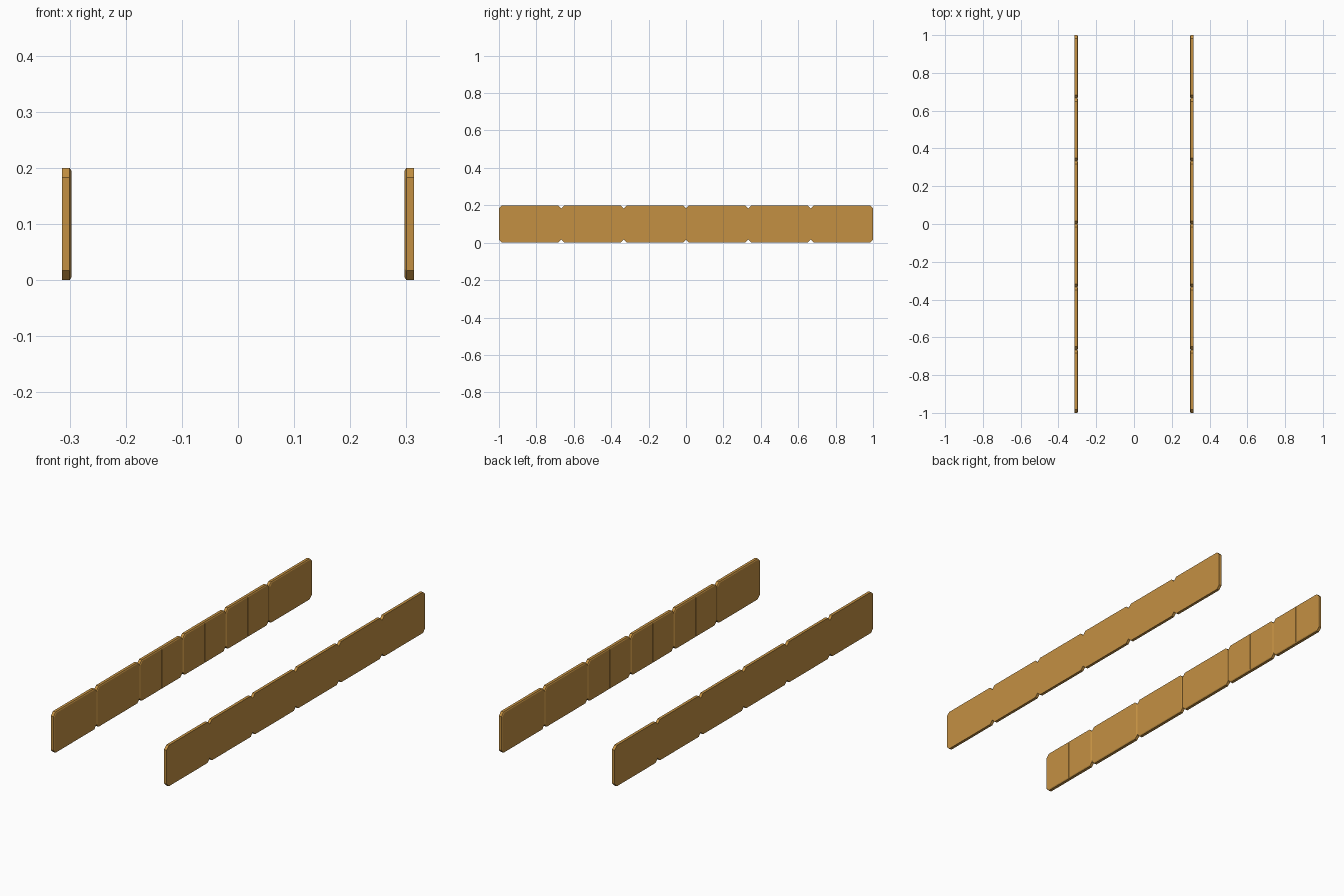
import bpy, bmesh

if "Cube" in bpy.data.objects:
    bpy.data.objects.remove(bpy.data.objects["Cube"])

N, LEN, H = 6, 2.0, 0.2          # panels per rail, rail length, rail height
OUT, LIP, IN = 0.314, 0.300, 0.297   # outer face, start of inner bevel, inner face
CUT, INSET, G = 0.017, 0.005, 0.001  # corner cut, bevel inset, groove half width

wood = bpy.data.materials.new("wood")
wood.diffuse_color = (0.55, 0.28, 0.055, 1)
wood.use_nodes = True
wood.node_tree.nodes["Principled BSDF"].inputs["Base Color"].default_value = wood.diffuse_color


def outline(x, inset):
    """Cut-corner rectangle with groove points at the middle of top and bottom."""
    w, b, t, c = LEN / N / 2 - inset, inset, H - inset, CUT - inset * 0.4
    half = [(G, b), (w - c, b), (w, b + c), (w, t - c), (w - c, t), (G, t)]
    other = [(-y, z) for y, z in reversed(half)]
    return [(x, y, z) for y, z in half + other]


def panel(name, side, y):
    bm = bmesh.new()
    rings = [[bm.verts.new(p) for p in outline(x, i)]
             for x, i in ((OUT, 0), (LIP, 0), (IN, INSET))]
    # outer face, rim and inner bevel
    bm.faces.new(rings[0])
    for a, b in zip(rings, rings[1:]):
        for i in range(12):
            j = (i + 1) % 12
            bm.faces.new((a[i], a[j], b[j], b[i]))
    # two inner half faces with a fine groove between them
    r = rings[2]
    bm.faces.new(r[:6])
    bm.faces.new(r[6:])
    lo = bm.verts.new((IN + G, 0, INSET))
    hi = bm.verts.new((IN + G, 0, H - INSET))
    bm.faces.new((r[0], r[5], hi, lo))
    bm.faces.new((r[6], r[11], lo, hi))
    bm.faces.new((r[5], r[6], hi))
    bm.faces.new((r[11], r[0], lo))
    # place on the left or right rail
    for v in bm.verts:
        v.co.x *= side
    bmesh.ops.recalc_face_normals(bm, faces=bm.faces)
    me = bpy.data.meshes.new(name)
    bm.to_mesh(me)
    bm.free()
    me.materials.append(wood)
    ob = bpy.data.objects.new(name, me)
    ob.location.y = y
    bpy.context.collection.objects.link(ob)


# six panels end to end on each side
for label, side in (("left", -1), ("right", 1)):
    for k in range(N):
        panel(f"{label}_rail_panel_{k + 1}", side, -LEN / 2 + LEN / N * (k + 0.5))
